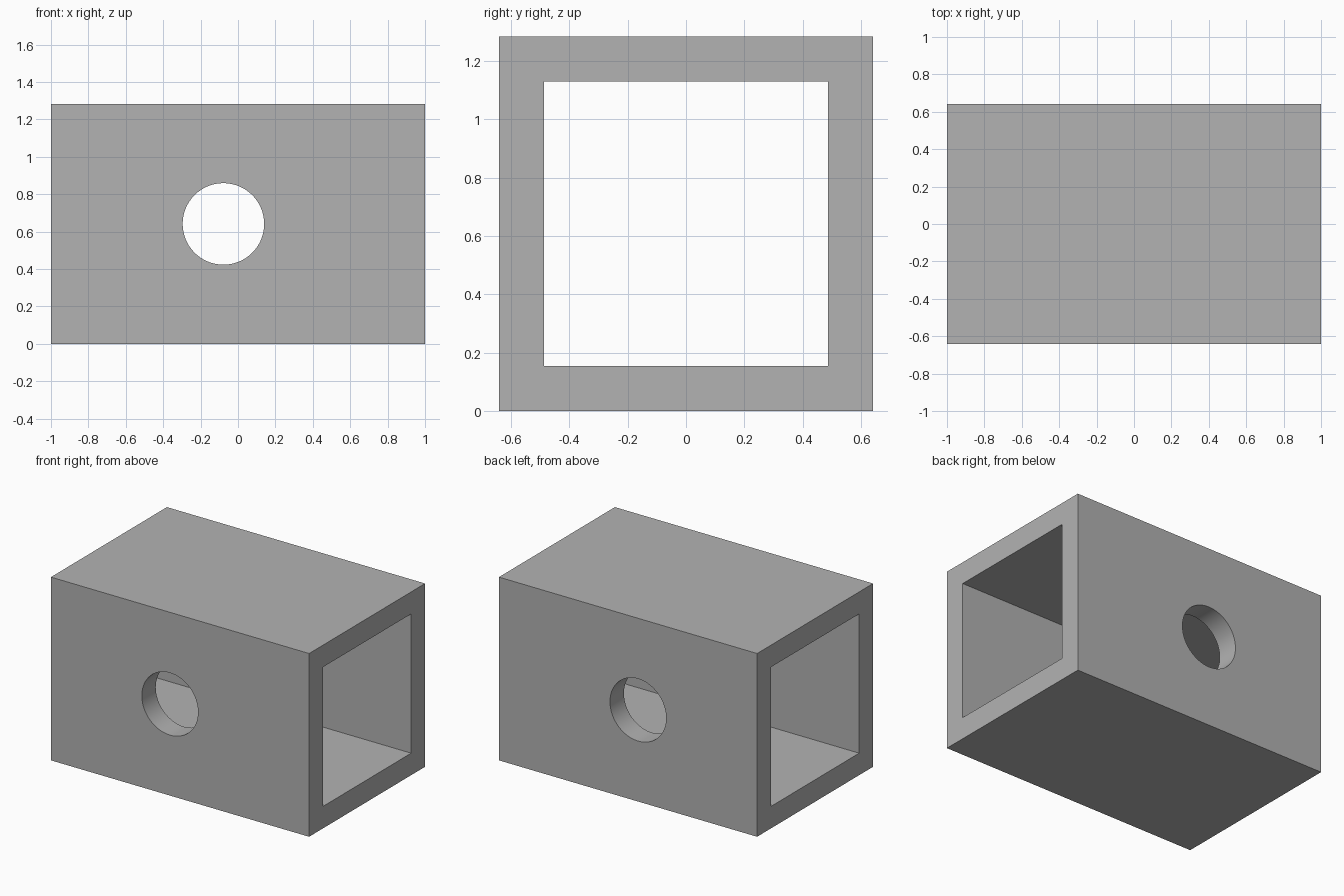
import bpy
import math

if "Cube" in bpy.data.objects:
    bpy.data.objects.remove(bpy.data.objects["Cube"], do_unlink=True)

LENGTH, SIDE, WALL = 2.0, 1.283, 0.154
HOLE_X, HOLE_RADIUS = -0.078, 0.218
MID = SIDE / 2

grey = bpy.data.materials.new("plain grey")
grey.use_nodes = True
colour = (0.448, 0.448, 0.448, 1)
grey.diffuse_color = colour
grey.node_tree.nodes["Principled BSDF"].inputs["Base Color"].default_value = colour


def box(name, size):
    bpy.ops.mesh.primitive_cube_add(size=1, location=(0, 0, MID))
    obj = bpy.context.object
    obj.name = name
    obj.scale = size
    bpy.ops.object.transform_apply(location=False, rotation=False, scale=True)
    obj.data.materials.append(grey)
    return obj


def cut(target, cutter):
    mod = target.modifiers.new("cut", 'BOOLEAN')
    mod.operation = 'DIFFERENCE'
    mod.solver = 'EXACT'
    mod.object = cutter
    bpy.ops.object.select_all(action='DESELECT')
    bpy.context.view_layer.objects.active = target
    target.select_set(True)
    bpy.ops.object.modifier_apply(modifier=mod.name)
    bpy.data.objects.remove(cutter, do_unlink=True)


# Square tube, open at both ends
tube = box("square_tube", (LENGTH, SIDE, SIDE))
cut(tube, box("bore_cutter", (LENGTH * 1.5, SIDE - 2 * WALL, SIDE - 2 * WALL)))

# Round hole through the front and back walls
bpy.ops.mesh.primitive_cylinder_add(vertices=64, radius=HOLE_RADIUS, depth=SIDE * 1.5,
                                    location=(HOLE_X, 0, MID),
                                    rotation=(math.pi / 2, 0, 0))
hole = bpy.context.object
hole.name = "hole_cutter"
hole.data.materials.append(grey)
cut(tube, hole)

# Smooth hole walls, crisp edges
bpy.ops.object.shade_smooth_by_angle(angle=math.radians(30))
